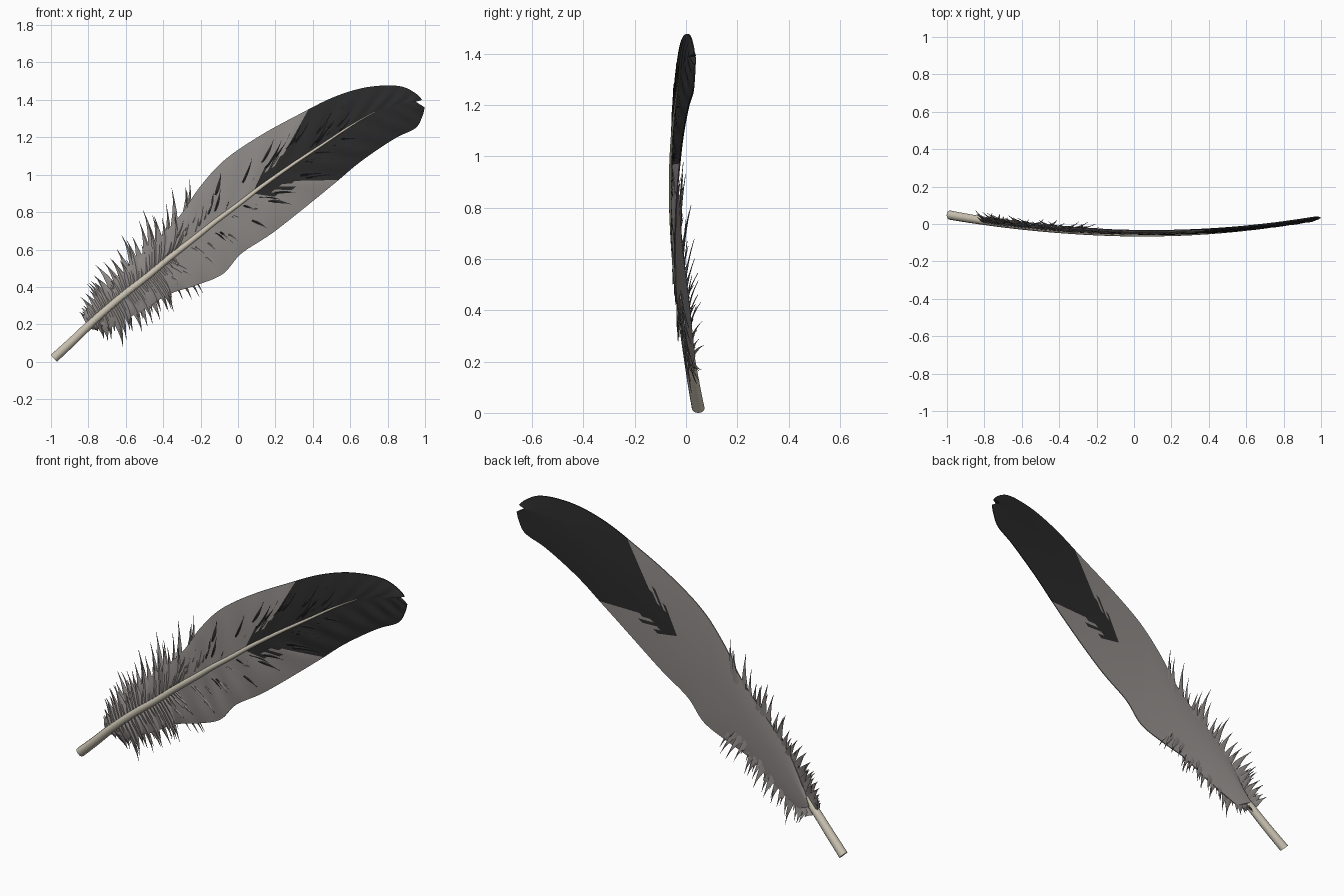
import bpy, bmesh, math, random
from mathutils import Vector

if "Cube" in bpy.data.objects:
    bpy.data.objects.remove(bpy.data.objects["Cube"])

random.seed(4)


def material(name, col):
    m = bpy.data.materials.new(name)
    m.diffuse_color = (*col, 1)
    m.use_nodes = True
    m.node_tree.nodes["Principled BSDF"].inputs["Base Color"].default_value = m.diffuse_color
    return m


GREY = material("warm grey", (0.27, 0.25, 0.24))
BLACK = material("soot black", (0.024, 0.024, 0.024))
IVORY = material("quill ivory", (0.60, 0.55, 0.45))

# barb lines, base to tip: shaft x,z / upper edge x,z / lower edge x,z
ROWS = [
    (-.77, .22, -.74, .27, -.69, .18), (-.62, .35, -.63, .46, -.50, .28),
    (-.48, .46, -.47, .62, -.37, .36), (-.36, .56, -.32, .77, -.22, .41),
    (-.22, .67, -.20, .94, -.08, .47), (-.12, .75, -.07, 1.08, .02, .58),
    (0.0, .84, .12, 1.21, .20, .70), (.13, .94, .34, 1.33, .50, .94),
    (.30, 1.06, .50, 1.41, .63, 1.05), (.45, 1.16, .65, 1.46, .74, 1.13),
    (.60, 1.26, .78, 1.477, .85, 1.20), (.73, 1.335, .88, 1.47, .95, 1.25),
    (.85, 1.375, .95, 1.435, .985, 1.31), (.95, 1.39, .985, 1.40, .998, 1.36)]
# loose barbs, base to middle: root x,z / tip x,z
UPPER = [(-.79, .20, -.86, .28), (-.72, .26, -.81, .41), (-.63, .34, -.74, .53),
         (-.54, .41, -.61, .70), (-.43, .51, -.44, .84), (-.33, .60, -.25, .97)]
LOWER = [(-.79, .20, -.77, .18), (-.72, .26, -.67, .09), (-.62, .35, -.53, .14),
         (-.52, .43, -.40, .21), (-.44, .50, -.31, .29), (-.36, .56, -.19, .37)]


def sample(table, u):
    """Catmull-Rom through the rows of a table."""
    n = len(table) - 1
    i = min(int(u), n - 1)
    t = u - i
    a, b, c, d = (table[max(0, min(n, k))] for k in (i - 1, i, i + 1, i + 2))
    return [.5 * (2*q + (r - p)*t + (2*p - 5*q + 4*r - s)*t*t
                  + (3*q - p - 3*r + s)*t**3) for p, q, r, s in zip(a, b, c, d)]


def bow(x):
    """Depth of the bent feather at x."""
    return -.043 + (.085 * ((x - .1) / 1.05)**2 if x < .1
                    else .078 * ((x - .1) / .9)**2)


def finish(bm, name, mats, angle=40):
    bmesh.ops.recalc_face_normals(bm, faces=bm.faces)
    me = bpy.data.meshes.new(name)
    bm.to_mesh(me)
    bm.free()
    ob = bpy.data.objects.new(name, me)
    bpy.context.collection.objects.link(ob)
    for m in mats:
        me.materials.append(m)
    bpy.ops.object.select_all(action='DESELECT')
    ob.select_set(True)
    bpy.context.view_layer.objects.active = ob
    bpy.ops.object.shade_smooth_by_angle(angle=math.radians(angle))
    return ob


def base_fade(x):
    return max(0, min(1, (-x - .1) / .6))


# vane: one closed thin sheet, black beyond a ragged barb line
bm = bmesh.new()
N, H = 110, 8
front, back, us = [], [], []
for i in range(N + 1):
    u = 13 * i / N
    us.append(u)
    rx, rz, ux, uz, lx, lz = sample(ROWS, u)
    f_row, b_row = [], []
    for j in range(-H, H + 1):
        w = abs(j) / H
        ex, ez = (ux, uz) if j > 0 else (lx, lz)
        x, z = rx + (ex - rx) * w, rz + (ez - rz) * w
        y = bow(x) + .010 * base_fade(x)
        puff = .012 * (1 - w**3) + .003 * math.sin(u * 7 + w * 4) * math.sin(math.pi * w)
        f_row.append(bm.verts.new((x, y - puff - .002, z)))
        b_row.append(bm.verts.new((x, y + .003 + .008 * (1 - w * w), z)))
    front.append(f_row)
    back.append(b_row)
for i in range(N):
    cut = random.uniform(.1, 1)
    for j in range(2 * H):
        w = abs(j + .5 - H) / H
        dark = us[i] > 7.1 or (us[i] > 6.6 and w < cut * .8)
        for g in (front, back):
            f = bm.faces.new((g[i][j], g[i][j+1], g[i+1][j+1], g[i+1][j]))
            f.material_index = int(dark)
    for j in (0, 2 * H):
        f = bm.faces.new((front[i][j], front[i+1][j], back[i+1][j], back[i][j]))
        f.material_index = int(us[i] > 7.1)
for i in (0, N):
    for j in range(2 * H):
        f = bm.faces.new((front[i][j], front[i][j+1], back[i][j+1], back[i][j]))
        f.material_index = int(i > 0)
finish(bm, "vane", [GREY, BLACK])


def blade(bm, root, tip, width, bend, y0, y1, thick, mat=0):
    """Curved leaf-shaped barb with a raised front ridge."""
    a, b = Vector(root), Vector(tip)
    d = b - a
    side = Vector((-d.y, d.x)).normalized()
    rings = []
    for k in range(7):
        s = k / 6
        p = a + d * s + side * bend * d.length * 4 * s * (1 - s)
        hw = width * (.35 + .65 * math.sin(math.pi * min(1, s * 1.1 + .1))) * (1 - s**4) + .0006
        y = bow(p.x) + y0 + (y1 - y0) * s * s
        pts = [(p + side * hw, 0), (p, -thick * (1 - s)), (p - side * hw, 0), (p, .002)]
        rings.append([bm.verts.new((q.x, y + o, q.y)) for q, o in pts])
    fs = [bm.faces.new(rings[0]), bm.faces.new(rings[-1])]
    for r, q in zip(rings, rings[1:]):
        for k in range(4):
            fs.append(bm.faces.new((r[k], r[(k+1) % 4], q[(k+1) % 4], q[k])))
    for f in fs:
        f.material_index = mat


# loose downy barbs around the lower part, in two layers
for name, table, bend in (("upper_barbs", UPPER, -.07), ("lower_barbs", LOWER, .07)):
    bm = bmesh.new()
    for layer, count in ((0, 20), (1, 26)):
        for k in range(count):
            u = 5 * k / (count - 1)
            ax, az, tx, tz = sample(table, u)
            s = random.uniform(.8, 1.03) if layer == 0 else random.uniform(.5, .85)
            if k == count - 1 and layer == 0:
                s = 1
            jx = random.uniform(-.015, .015)
            tip = (ax + (tx - ax) * s + jx, az + (tz - az) * s - jx)
            blade(bm, (ax, az), tip, random.uniform(.013, .021), bend,
                  .004 - .012 * layer, random.uniform(.01, .045) - .018 * layer, .010)
    finish(bm, name, [GREY], 30)

# raised barb locks lying on the vane, with dark streaks near the black tip
bm = bmesh.new()
for k in range(64):
    u = random.uniform(2.5, 9.5)
    up = k % 2
    rx, rz, ux, uz, lx, lz = sample(ROWS, u)
    ex, ez = (ux, uz) if up else (lx, lz)
    s0 = random.uniform(.08, .5)
    s1 = min(.88, s0 + random.uniform(.25, .4))
    mat = int(u > 7 or (u > 4.4 and random.random() < (.65 if up else .4)))
    blade(bm, (rx + (ex - rx) * s0, rz + (ez - rz) * s0),
          (rx + (ex - rx) * s1 + .015, rz + (ez - rz) * s1 + .01),
          random.uniform(.004, .009), -.04 if up else .04, -.0125, -.012, .004, mat)
finish(bm, "barb_locks", [GREY, BLACK], 30)

# quill: tapered tube from the bare base to near the tip
path = [(-.985, .018), (-.88, .115)] + [r[:2] for r in ROWS[:12]]
bm = bmesh.new()
rings, M, S = [], 52, 12
pts = [Vector(sample(path, (len(path) - 1) * i / M)) for i in range(M + 1)]
for i, p in enumerate(pts):
    d = (pts[min(M, i + 1)] - pts[max(0, i - 1)]).normalized()
    t = i / M
    r = .0225 * (1 - t)**.9 + .0025
    y = bow(p.x) - .013 * min(1, t * 1.6)
    rings.append([bm.verts.new((p.x - d.y * r * math.cos(a), y + r * math.sin(a),
                                p.y + d.x * r * math.cos(a)))
                  for a in (2 * math.pi * k / S for k in range(S))])
for a, b in zip(rings, rings[1:]):
    for k in range(S):
        bm.faces.new((a[k], a[(k+1) % S], b[(k+1) % S], b[k]))
bm.faces.new(rings[0])
bm.faces.new(rings[-1])
finish(bm, "quill", [IVORY])
